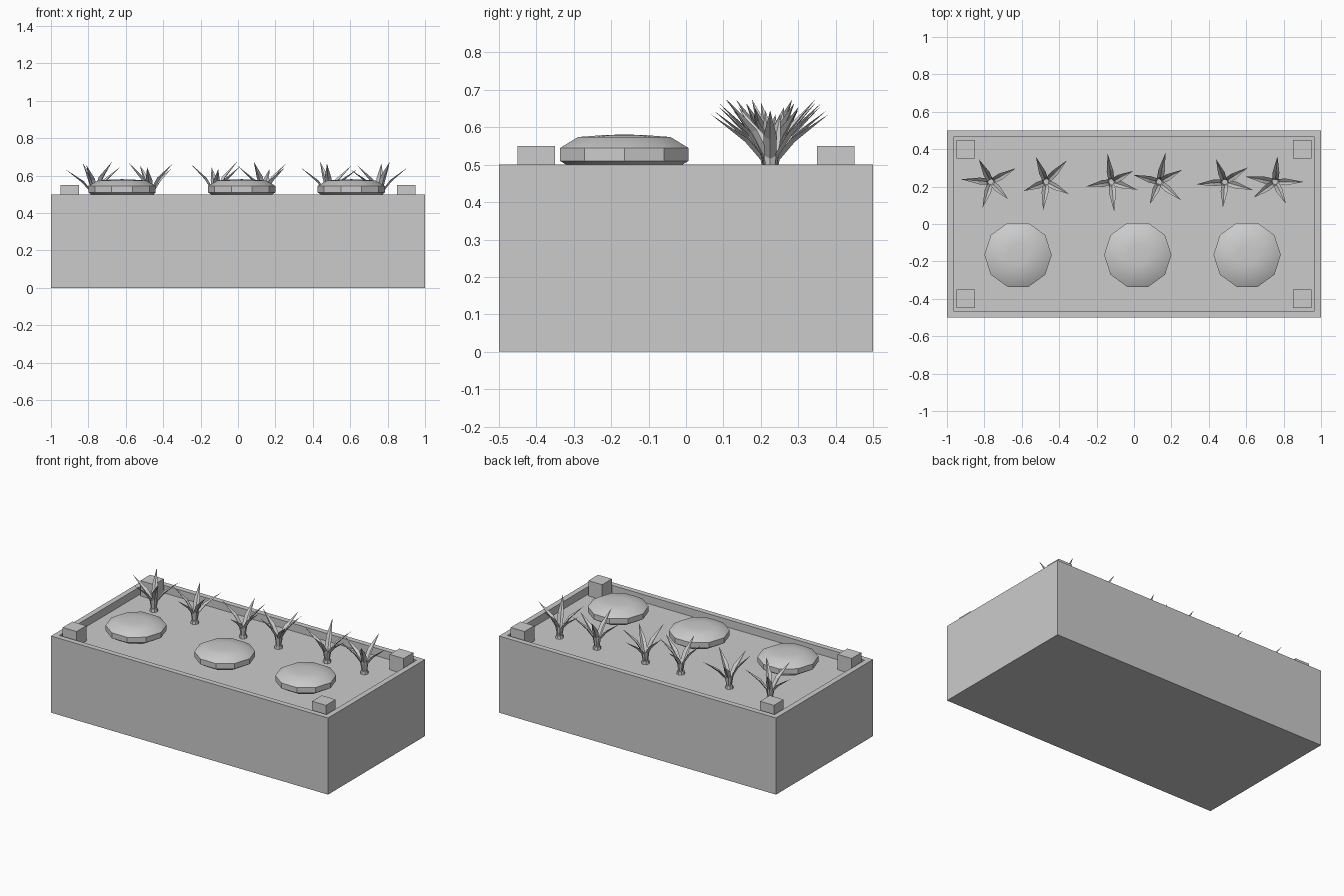
import bpy, bmesh, math
from mathutils import Vector, Matrix

if "Cube" in bpy.data.objects:
    bpy.data.objects.remove(bpy.data.objects["Cube"], do_unlink=True)

GREY = (0.6, 0.6, 0.6, 1)
grey = bpy.data.materials.new("plain grey")
grey.use_nodes = True
grey.diffuse_color = GREY
grey.node_tree.nodes["Principled BSDF"].inputs["Base Color"].default_value = GREY

SOIL = 0.45


def finish(bm, name, smooth=False, solid=True):
    """Turn a bmesh into a named object with the grey material."""
    if solid:
        bmesh.ops.recalc_face_normals(bm, faces=bm.faces[:])
    mesh = bpy.data.meshes.new(name)
    bm.to_mesh(mesh)
    bm.free()
    mesh.materials.append(grey)
    obj = bpy.data.objects.new(name, mesh)
    bpy.context.collection.objects.link(obj)
    if smooth:
        bpy.ops.object.select_all(action='DESELECT')
        obj.select_set(True)
        bpy.context.view_layer.objects.active = obj
        bpy.ops.object.shade_smooth_by_angle(angle=math.radians(30))
    return obj


def add_box(bm, centre, size):
    matrix = Matrix.Translation(centre) @ Matrix.Diagonal((*size, 1))
    bmesh.ops.create_cube(bm, size=1, matrix=matrix)


def add_lathe(bm, centre, profile, sides):
    """Spin a (radius, height) profile; zero radii become poles."""
    rings = []
    for r, z in profile:
        count = sides if r else 1
        rings.append([bm.verts.new((centre[0] + r * math.cos(math.tau * i / sides),
                                    centre[1] + r * math.sin(math.tau * i / sides), z))
                      for i in range(count)])
    for low, high in zip(rings, rings[1:]):
        for i in range(sides):
            j = (i + 1) % sides
            corners = [low[i % len(low)], low[j % len(low)],
                       high[j % len(high)], high[i % len(high)]]
            bm.faces.new(list(dict.fromkeys(corners)))


def add_leaf(bm, centre, angle, reach, rise):
    """Pointed leaf folded along its midrib, growing up and outwards."""
    out = Vector((math.cos(angle), math.sin(angle), 0))
    side = Vector((-out.y, out.x, 0))
    up = Vector((0, 0, 1))
    base = Vector((*centre, SOIL))
    rows = []
    # share of reach, share of rise, half width, depth of fold
    for r, z, w, fold in ((0.08, 0, 0.008, 0.002), (0.16, 0.34, 0.016, 0.008),
                          (0.42, 0.6, 0.018, 0.009)):
        mid = base + out * r * reach + up * z * rise
        lift = (up - out * 0.7) * fold
        rows.append([bm.verts.new(p) for p in
                     (mid - side * w + lift, mid, mid + side * w + lift)])
    tip = bm.verts.new(base + out * reach + up * rise)
    for a, b in zip(rows, rows[1:]):
        for k in range(2):
            bm.faces.new((a[k], a[k + 1], b[k + 1], b[k]))
    for k in range(2):
        bm.faces.new((rows[-1][k], rows[-1][k + 1], tip))


# planter box with a shallow recess
bm = bmesh.new()
add_box(bm, (0, 0, 0.25), (2, 1, 0.5))
bm.normal_update()
top = max(bm.faces, key=lambda f: f.calc_center_median().z)
bmesh.ops.inset_region(bm, faces=[top], thickness=0.05)
floor = bmesh.ops.extrude_face_region(bm, geom=[top])["geom"]
bmesh.ops.translate(bm, vec=(0, 0, SOIL - 0.5),
                    verts=[v for v in floor if isinstance(v, bmesh.types.BMVert)])
if top.is_valid:
    bmesh.ops.delete(bm, geom=[top], context='FACES_ONLY')
finish(bm, "planter_box")

# corner posts
for sx, x_name in ((-1, "right"), (1, "left")):
    for sy, y_name in ((-1, "front"), (1, "back")):
        bm = bmesh.new()
        add_box(bm, (sx * 0.9, sy * 0.4, 0.5), (0.1, 0.1, 0.1))
        finish(bm, f"corner_post_{y_name}_{x_name}")

# round cabbages: ten-sided, flattened, smooth crown
cabbage = ((0, 0.474), (0.06, 0.477), (0.13, 0.48), (0.18, 0.51),
           (0.18, 0.545), (0.13, 0.574), (0.06, 0.579), (0, 0.581))
for n, x in enumerate((-0.62, 0.02, 0.605), 1):
    bm = bmesh.new()
    add_lathe(bm, (x, -0.165), cabbage, 10)
    finish(bm, f"cabbage_{n}", smooth=True)

# leafy sprouts: x position, then leaf directions in degrees
sprouts = ((-0.765, (118, 29, -45, -108, 175)), (-0.47, (112, 46, -28, -96, 202)),
           (-0.12, (98, 27, -17, -85, 190)), (0.135, (78, 28, -40, -113, 165)),
           (0.485, (111, 32, -16, -94, 185)), (0.755, (85, 0, -64, -144, 170)))
for n, (x, angles) in enumerate(sprouts, 1):
    bm = bmesh.new()
    add_lathe(bm, (x, 0.225), ((0.025, SOIL), (0.022, SOIL + 0.02), (0, SOIL + 0.02)), 8)
    finish(bm, f"sprout_base_{n}")
    bm = bmesh.new()
    for k, angle in enumerate(angles):
        spread = (k * 2 + n) % 5 / 4
        add_leaf(bm, (x, 0.225), math.radians(angle),
                 0.13 + 0.03 * spread, 0.225 - 0.04 * spread)
    finish(bm, f"sprout_leaves_{n}", solid=False)
